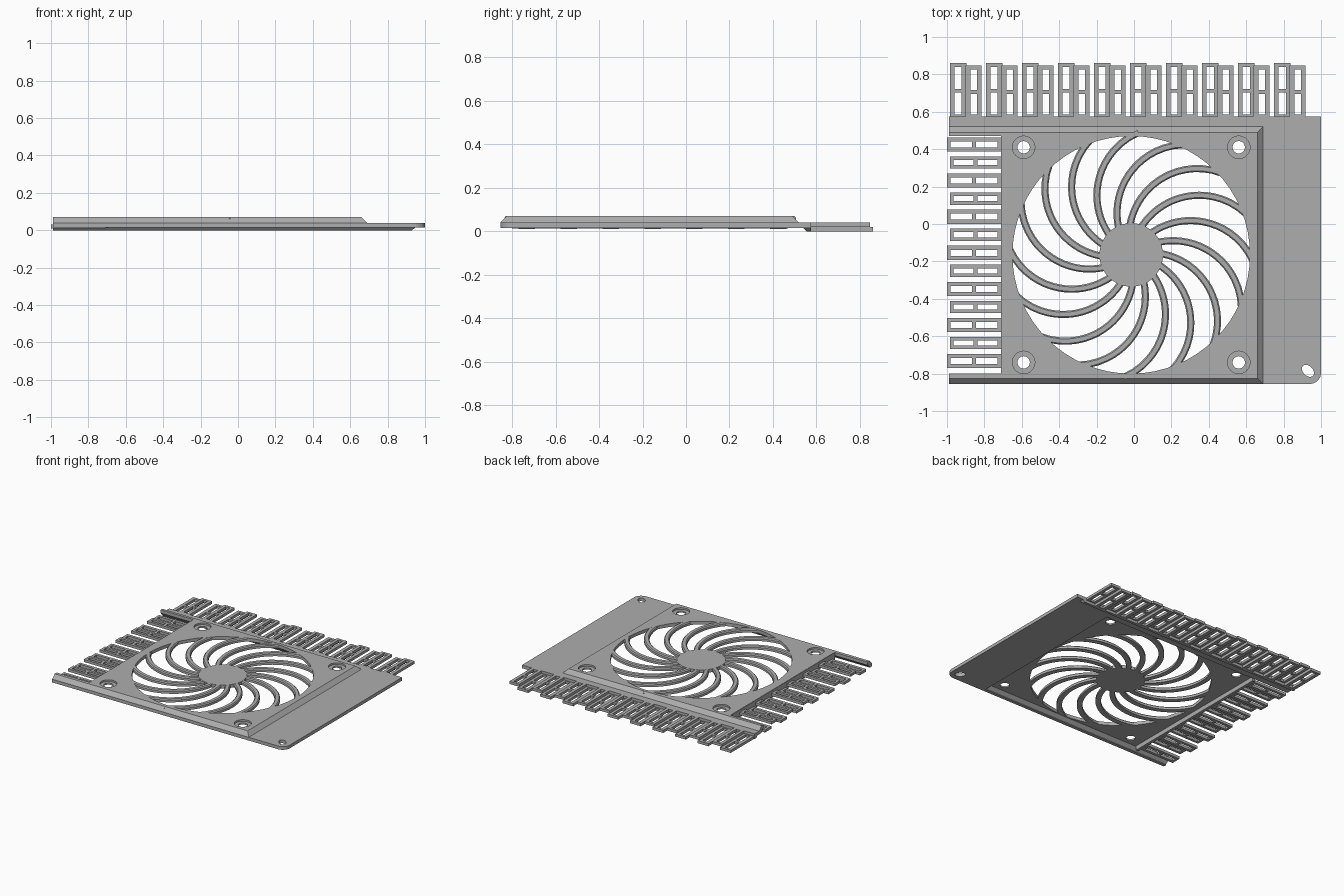
import bpy, bmesh, math
from mathutils import Vector

if "Cube" in bpy.data.objects:
    bpy.data.objects.remove(bpy.data.objects["Cube"])

grey = bpy.data.materials.new("plain grey")
grey.use_nodes = True
grey.diffuse_color = (0.42, 0.42, 0.42, 1)
grey.node_tree.nodes["Principled BSDF"].inputs["Base Color"].default_value = grey.diffuse_color


def finish(bm, name):
    bmesh.ops.recalc_face_normals(bm, faces=bm.faces)
    me = bpy.data.meshes.new(name)
    bm.to_mesh(me)
    bm.free()
    me.materials.append(grey)
    ob = bpy.data.objects.new(name, me)
    bpy.context.collection.objects.link(ob)
    return ob


def loft(bm, rings):
    """Closed solid through rings holding equal numbers of points."""
    rows = [[bm.verts.new(p) for p in ring] for ring in rings]
    n = len(rows[0])
    for a, b in zip(rows, rows[1:]):
        for i in range(n):
            j = (i + 1) % n
            bm.faces.new((a[i], a[j], b[j], b[i]))
    bm.faces.new(rows[0])
    bm.faces.new(rows[-1])


def rect(x0, x1, y0, y1, z):
    return [(x0, y0, z), (x1, y0, z), (x1, y1, z), (x0, y1, z)]


def box(bm, x0, x1, y0, y1, z0, z1):
    loft(bm, [rect(x0, x1, y0, y1, z0), rect(x0, x1, y0, y1, z1)])


def disc(x, y, r, z, n=32, stretch=1.0, turn=0.0):
    pts = []
    for i in range(n):
        a = math.tau * i / n
        u, v = r * stretch * math.cos(a), r * math.sin(a)
        pts.append((x + u * math.cos(turn) - v * math.sin(turn),
                    y + u * math.sin(turn) + v * math.cos(turn), z))
    return pts


def cut(target, bm, name):
    cutter = finish(bm, name)
    cutter.hide_render = True
    cutter.hide_viewport = True
    cutter.display_type = 'WIRE'
    m = target.modifiers.new(name, 'BOOLEAN')
    m.operation, m.solver, m.object = 'DIFFERENCE', 'EXACT', cutter


FAN = Vector((-0.015, -0.165))
FAN_R, HUB_R, SPOKES = 0.635, 0.17, 16
TOP, INNER = 0.07, 0.045

# Raised cover with sloped front, right and back walls
bm = bmesh.new()
loft(bm, [rect(-0.99, 0.69, -0.855, 0.52, 0.015),
          rect(-0.99, 0.69, -0.855, 0.52, 0.04),
          rect(-0.99, 0.66, -0.825, 0.49, TOP)])
cover = finish(bm, "raised_cover")

bm = bmesh.new()
loft(bm, [rect(-1.1, 0.66, -0.83, 0.49, -0.01),
          rect(-1.1, 0.66, -0.83, 0.49, 0.02),
          rect(-1.1, 0.64, -0.805, 0.47, INNER)])
cut(cover, bm, "hollow_cutter")

bm = bmesh.new()
loft(bm, [disc(*FAN, FAN_R, z, 64) for z in (0.03, 0.1)])
cut(cover, bm, "fan_opening_cutter")

bm = bmesh.new()
box(bm, -1.1, -0.71, -0.80, 0.47, 0.0, 0.1)
cut(cover, bm, "side_opening_cutter")

# Counterbored screw holes
bm = bmesh.new()
for x in (-0.59, 0.56):
    for y in (-0.74, 0.41):
        loft(bm, [disc(x, y, r, z) for r, z in
                  ((0.033, 0.03), (0.033, 0.057), (0.06, 0.057), (0.06, 0.1))])
cut(cover, bm, "screw_hole_cutter")

# L-shaped flange with a rounded corner and a slanted slot
bm = bmesh.new()
corner = [(0.94 + 0.06 * math.sin(a), -0.795 - 0.06 * math.cos(a))
          for a in [math.pi / 2 * i / 8 for i in range(9)]]
outline = [(0.67, -0.855)] + corner + [(1.0, 0.575), (-0.99, 0.575), (-0.99, 0.5), (0.67, 0.5)]
loft(bm, [[(x, y, z) for x, y in outline] for z in (0.015, 0.04)])
flange = finish(bm, "flange")
bm = bmesh.new()
loft(bm, [disc(0.93, -0.785, 0.026, z, stretch=1.45, turn=-math.pi / 4) for z in (0, 0.1)])
cut(flange, bm, "slot_cutter")

# Fan hub
bm = bmesh.new()
loft(bm, [disc(*FAN, HUB_R, z, 48) for z in (INNER, TOP)])
finish(bm, "fan_hub")

# Curved spokes with chamfered upper edges
SWEEP = math.radians(60)
arc = FAN_R / math.sin(SWEEP)


def spoke_point(r, outer_angle):
    a = outer_angle + SWEEP - math.asin(r / arc)
    return FAN + Vector((math.cos(a), math.sin(a))) * r


bm = bmesh.new()
for k in range(SPOKES):
    base = math.pi / 2 + math.tau * k / SPOKES
    rings = []
    for i in range(19):
        r = 0.14 + (FAN_R + 0.02 - 0.14) * i / 18
        p = spoke_point(r, base)
        t = (spoke_point(r + 0.002, base) - spoke_point(r - 0.002, base)).normalized()
        side = Vector((-t.y, t.x))
        rings.append([(*(p + side * w), z) for w, z in
                      ((-0.019, INNER), (0.019, INNER), (0.019, 0.062),
                       (0.012, TOP - 0.0005), (-0.012, TOP - 0.0005), (-0.019, 0.062))])
    loft(bm, rings)
finish(bm, "fan_spokes")


def tooth(bm, along, across, z0, z1, swap=False):
    """Flat ladder-shaped tooth: two rails and three rungs."""
    (a0, a1), (c0, c1) = along, across
    rail, rung = (c1 - c0) * 0.29, 0.02
    mid = (a0 + a1) / 2
    parts = [(a0, a1, c0, c0 + rail), (a0, a1, c1 - rail, c1)]
    for s in (a0, mid - rung / 2, a1 - rung):
        parts.append((s, s + rung, c0 + rail, c1 - rail))
    for p in parts:
        if swap:
            p = p[2:] + p[:2]
        box(bm, *p, z0, z1)


# Back teeth in overlapping low and high pairs
bm = bmesh.new()
for i in range(10):
    x = -0.985 + 0.1925 * i
    tooth(bm, (0.565, 0.86), (x, x + 0.09), 0.0, 0.02, swap=True)
    tooth(bm, (0.565, 0.847), (x + 0.085, x + 0.17), 0.02, 0.04, swap=True)
finish(bm, "back_teeth")

# Lip below the flange carrying the low back teeth
bm = bmesh.new()
loft(bm, [rect(-0.99, 0.93, 0.555, 0.575, 0.0), rect(-0.99, 0.95, 0.54, 0.575, 0.016)])
finish(bm, "back_lip")

# Right side teeth, alternating low and high, with their carrying web
bm = bmesh.new()
for i in range(13):
    y = 0.425 - 0.0965 * i
    if i % 2 == 0:
        tooth(bm, (-1.0, -0.71), (y - 0.038, y + 0.038), 0.01, 0.03)
    else:
        tooth(bm, (-0.985, -0.71), (y - 0.033, y + 0.033), 0.03, 0.05)
finish(bm, "side_teeth")
bm = bmesh.new()
box(bm, -0.712, -0.69, -0.80, 0.47, 0.012, 0.068)
finish(bm, "side_web")
